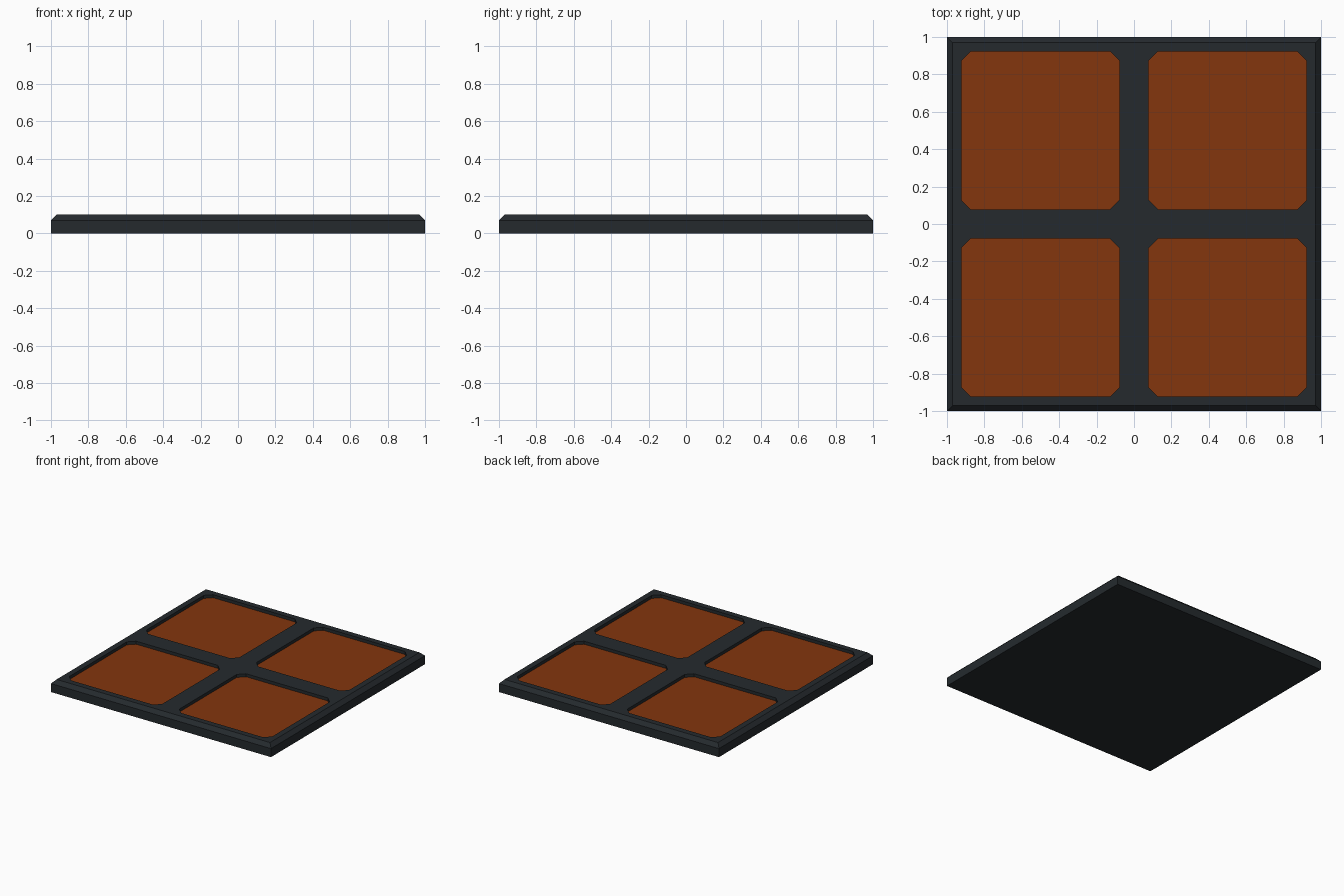
import bpy, bmesh

if "Cube" in bpy.data.objects:
    bpy.data.objects.remove(bpy.data.objects["Cube"])


def material(name, color):
    m = bpy.data.materials.new(name)
    m.diffuse_color = color
    m.use_nodes = True
    m.node_tree.nodes["Principled BSDF"].inputs["Base Color"].default_value = m.diffuse_color
    return m


def octagon(half, cut):
    # Square outline with clipped corners (plain square when cut is 0)
    pts = []
    for sx, sy in ((1, 1), (-1, 1), (-1, -1), (1, -1)):
        a = (sx * half, sy * (half - cut))
        b = (sx * (half - cut), sy * half)
        pts += [a] if cut == 0 else ([a, b] if sx * sy > 0 else [b, a])
    return pts


def stack(name, rings, mat, loc=(0, 0, 0)):
    # Closed solid through rings of (outline, z)
    bm = bmesh.new()
    loops = [[bm.verts.new((x, y, z)) for x, y in pts] for pts, z in rings]
    n = len(loops[0])
    for lo, hi in zip(loops, loops[1:]):
        for i in range(n):
            j = (i + 1) % n
            bm.faces.new((lo[i], lo[j], hi[j], hi[i]))
    bm.faces.new(loops[0][::-1])
    bm.faces.new(loops[-1])
    me = bpy.data.meshes.new(name)
    bm.to_mesh(me)
    bm.free()
    me.materials.append(mat)
    ob = bpy.data.objects.new(name, me)
    ob.location = loc
    bpy.context.collection.objects.link(ob)
    return ob


dark = material("dark_frame", (0.018, 0.023, 0.027, 1))
rust = material("rust_panel", (0.23, 0.037, 0.004, 1))

# Slab with chamfered top rim
frame = stack("frame_slab", [(octagon(1, 0), 0), (octagon(1, 0), 0.07),
                             (octagon(0.97, 0), 0.10)], dark)

# Four recesses, each holding a sunken panel
outline = octagon(0.422, 0.05)
cutters = []
for sx in (-1, 1):
    for sy in (-1, 1):
        loc = (sx * 0.5, sy * 0.5, 0)
        cutter = stack("recess_cutter", [(outline, 0.06), (outline, 0.15)], dark, loc)
        cutter.hide_render = True
        cutters.append(cutter)
        mod = frame.modifiers.new("recess", 'BOOLEAN')
        mod.operation = 'DIFFERENCE'
        mod.solver = 'EXACT'
        mod.object = cutter
        stack("panel", [(outline, 0.06), (outline, 0.075)], rust, loc)

# Apply the cuts and remove the cutters
bpy.context.view_layer.objects.active = frame
for mod in list(frame.modifiers):
    bpy.ops.object.modifier_apply(modifier=mod.name)
for cutter in cutters:
    bpy.data.objects.remove(cutter)
